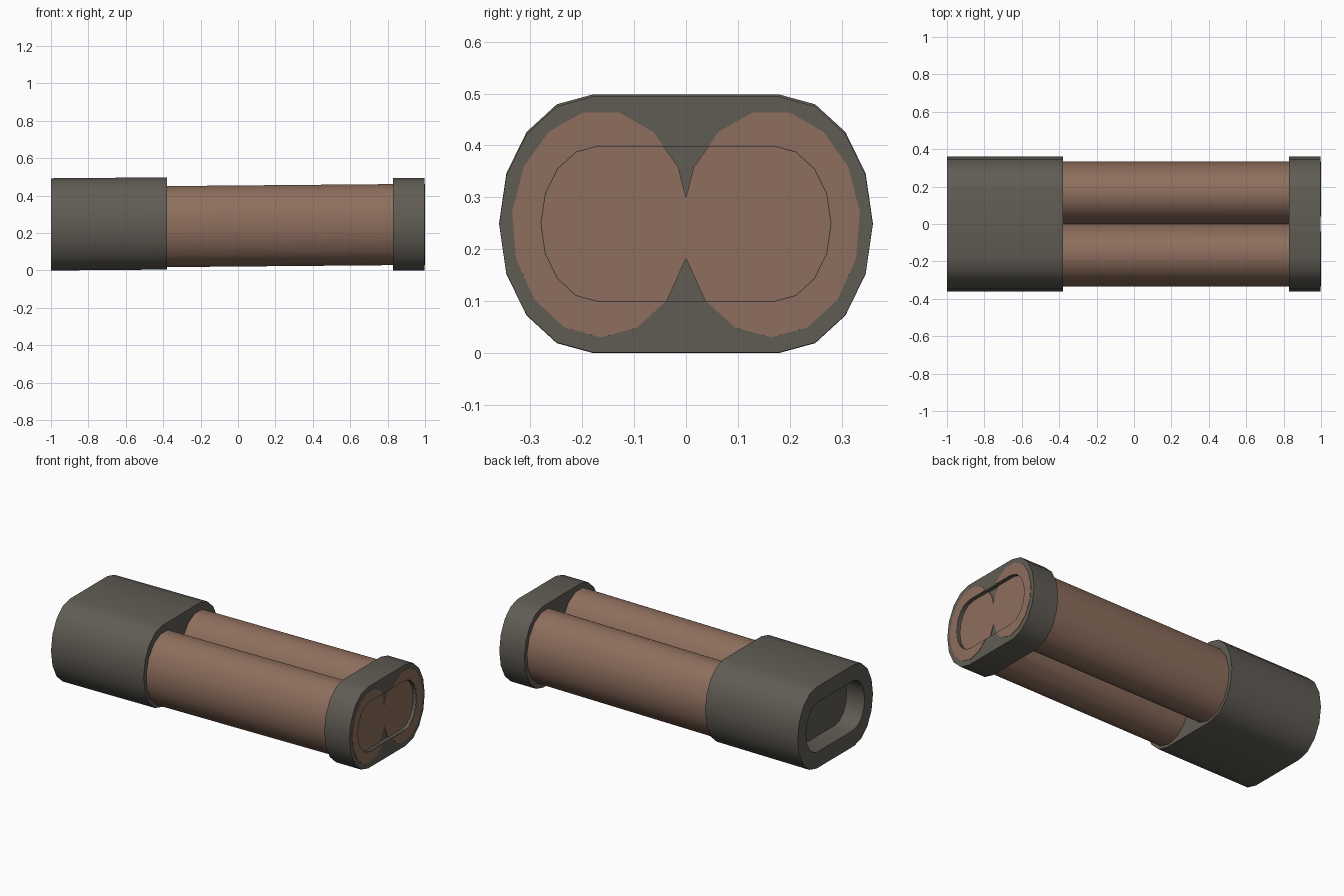
import bpy
import bmesh
from math import sin, cos, pi, radians

if "Cube" in bpy.data.objects:
    bpy.data.objects.remove(bpy.data.objects["Cube"], do_unlink=True)


def material(name, rgb):
    mat = bpy.data.materials.new(name)
    mat.use_nodes = True
    mat.diffuse_color = (*rgb, 1)
    bsdf = next(n for n in mat.node_tree.nodes if n.type == "BSDF_PRINCIPLED")
    bsdf.inputs["Base Color"].default_value = (*rgb, 1)
    return mat


GREY = material("warm dark grey", (0.118, 0.108, 0.09))
BROWN = material("clay brown", (0.27, 0.157, 0.11))


def stadium(half_y, half_z, radius_y, steps=8):
    """Flat-topped oval profile around the origin."""
    points = []
    for side in (1, -1):
        for i in range(steps + 1):
            a = pi * i / steps
            points.append((side * (half_y - radius_y + radius_y * sin(a)),
                           side * half_z * cos(a)))
    return points


def ellipse(radius_y, radius_z, sides):
    """Oval polygon with one corner pointing down."""
    return [(radius_y * sin(2 * pi * i / sides), -radius_z * cos(2 * pi * i / sides))
            for i in range(sides)]


def prism(name, profile, start, end, mat, y=0.0):
    """Extrude a profile along x between two (x, z) centres."""
    bm = bmesh.new()
    rings = [[bm.verts.new((x, y + py, z + pz)) for py, pz in profile]
             for x, z in (start, end)]
    n = len(profile)
    for i in range(n):
        j = (i + 1) % n
        bm.faces.new((rings[0][i], rings[0][j], rings[1][j], rings[1][i]))
    for ring in rings:
        bm.faces.new(ring)
    bmesh.ops.recalc_face_normals(bm, faces=bm.faces[:])
    mesh = bpy.data.meshes.new(name)
    bm.to_mesh(mesh)
    bm.free()
    mesh.materials.append(mat)
    obj = bpy.data.objects.new(name, mesh)
    bpy.context.collection.objects.link(obj)
    return obj


def carve(obj, cutter):
    mod = obj.modifiers.new("slot", "BOOLEAN")
    mod.operation = "DIFFERENCE"
    mod.solver = "EXACT"
    mod.object = cutter
    bpy.ops.object.select_all(action="DESELECT")
    obj.select_set(True)
    bpy.context.view_layer.objects.active = obj
    bpy.ops.object.modifier_apply(modifier=mod.name)


def smooth(obj):
    bpy.ops.object.select_all(action="DESELECT")
    obj.select_set(True)
    bpy.context.view_layer.objects.active = obj
    bpy.ops.object.shade_smooth_by_angle(angle=radians(32))


# Long sleeve and short end collar
body = stadium(0.36, 0.2465, 0.18)
sleeve = prism("long_sleeve", body, (-1, 0.2465), (-0.38, 0.2515), GREY)
collar = prism("end_collar", body, (0.83, 0.2475), (0.998, 0.2475), GREY)

# Twin tubes, slightly overlapping along the middle
tubes = [prism(name, ellipse(0.172, 0.219, 15), (-0.6, 0.235), (1, 0.249), BROWN, y)
         for name, y in (("front_tube", -0.164), ("back_tube", 0.164))]

# Oval slots: deep in the sleeve, shallow in the collar and tube ends
deep = prism("sleeve_slot_cutter", stadium(0.28, 0.15, 0.11),
             (-1.1, 0.2475), (-0.88, 0.2475), GREY)
shallow = prism("collar_slot_cutter", stadium(0.279, 0.149, 0.109),
                (0.974, 0.249), (1.1, 0.249), GREY)
tube_cut = prism("tube_slot_cutter", stadium(0.281, 0.151, 0.111),
                 (0.978, 0.249), (1.1, 0.249), BROWN)
carve(sleeve, deep)
carve(collar, shallow)
for tube in tubes:
    carve(tube, tube_cut)
for cutter in (deep, shallow, tube_cut):
    bpy.data.objects.remove(cutter, do_unlink=True)

for part in [sleeve, collar] + tubes:
    smooth(part)
